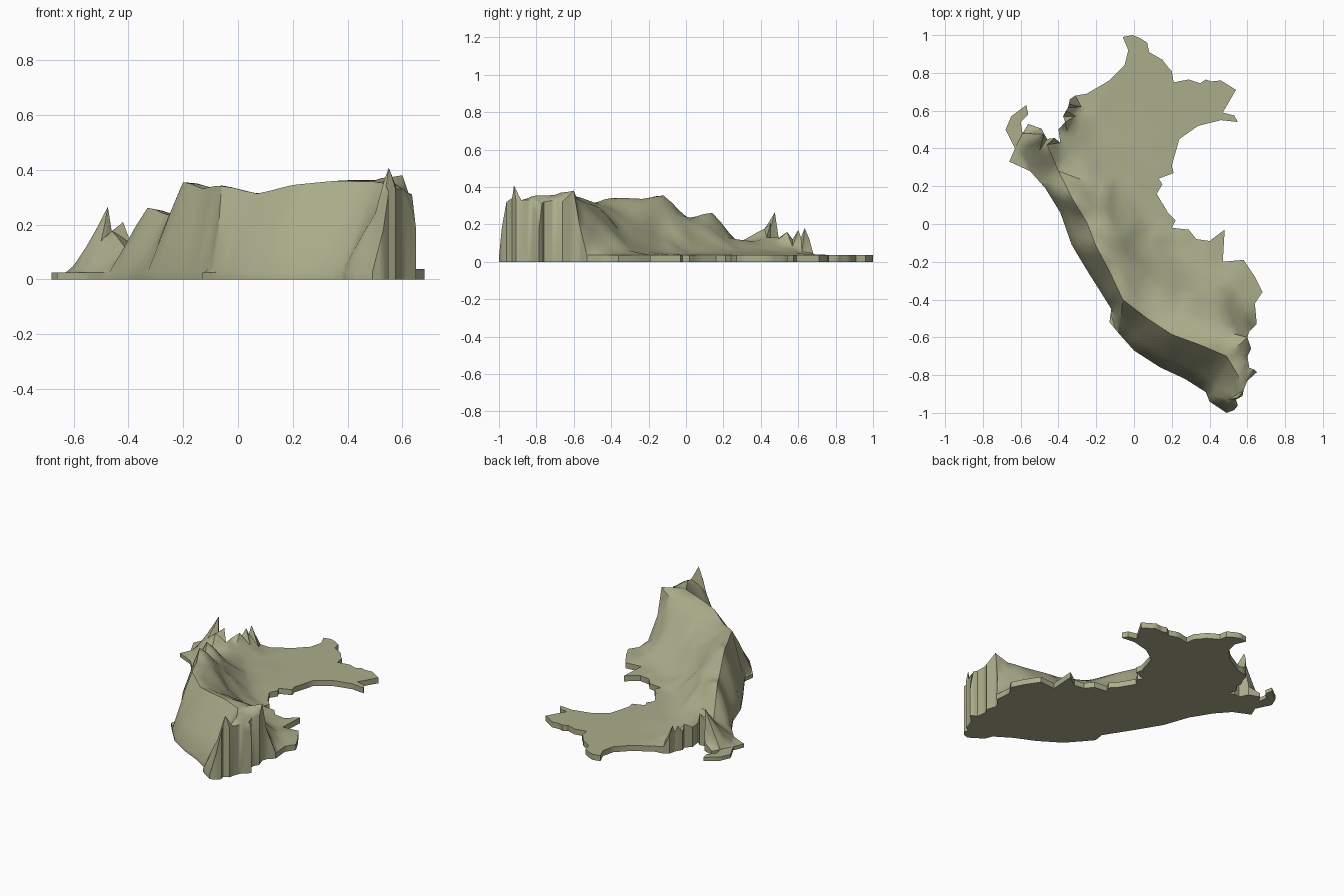
import bpy, bmesh, math
from mathutils import Vector
from mathutils.geometry import delaunay_2d_cdt

# Border of the land, clockwise from the north tip
LOW = 0.037
north_east = [(-.01, 1), (.03, .985), (.07, .96), (.08, .91), (.15, .87), (.18, .83), (.20, .81),
              (.21, .75), (.29, .765), (.35, .745), (.38, .765), (.41, .755), (.46, .76),
              (.54, .71), (.47, .59), (.53, .575), (.55, .54), (.46, .55), (.34, .52),
              (.24, .45), (.20, .31), (.21, .27), (.13, .24), (.15, .21), (.12, .16),
              (.18, .06), (.22, .02), (.20, -.02), (.29, -.03), (.33, -.08), (.40, -.09),
              (.48, -.03), (.47, -.20), (.58, -.19), (.64, -.28), (.68, -.36), (.64, -.42),
              (.65, -.53)]
east_wall = [(.61, -.57, .20), (.60, -.60, .38), (.62, -.66, .32), (.60, -.70, .33),
             (.61, -.76, .32), (.635, -.77, .31), (.65, -.785, .18), (.60, -.83, .33),
             (.58, -.88, .33), (.575, -.91, .33), (.54, -.93, .34), (.55, -.96, .32),
             (.53, -.985, .18)]
west_coast = [(.49, -1), (.40, -.94), (.38, -.89), (.27, -.82), (.14, -.76), (0, -.67),
              (-.08, -.58), (-.13, -.52), (-.12, -.45), (-.17, -.37), (-.24, -.26),
              (-.33, -.11), (-.39, .06), (-.47, .19), (-.55, .28), (-.66, .33),
              (-.63, .40), (-.68, .50), (-.65, .57), (-.57, .63), (-.56, .58),
              (-.60, .54), (-.59, .48), (-.56, .53)]
north_wall = [(-.49, .505, .06), (-.475, .475, .265), (-.46, .45, .17), (-.42, .455, .21),
              (-.39, .43, .13), (-.40, .50, .13), (-.365, .54, .16), (-.375, .57, .12),
              (-.36, .60, .17), (-.35, .615, .13), (-.345, .635, .18), (-.34, .66, .12),
              (-.31, .68, .045)]
north_west = [(-.25, .69), (-.13, .76), (-.05, .84), (-.03, .92), (-.06, .99)]

border = ([(x, y, LOW) for x, y in north_east] + east_wall
          + [(x, y, .025) for x, y in west_coast] + north_wall
          + [(x, y, LOW) for x, y in north_west])

# Mountain crest, plateau and the foot of the inland slope
crest = [(-.59, .42, .06), (-.50, .39, .14), (-.46, .42, .18), (-.40, .28, .10),
         (-.33, .14, .28), (-.25, .01, .24), (-.20, -.12, .375), (-.13, -.25, .345),
         (-.06, -.40, .36), (.07, -.50, .325), (.20, -.585, .36), (.35, -.64, .375),
         (.49, -.70, .37), (.55, -.80, .365), (.55, -.92, .42), (.50, -.93, .24)]
plateau = [(.05, -.38, .29), (.22, -.46, .29), (.27, -.43, .26), (.38, -.52, .31),
           (.52, -.58, .34), (-.05, -.20, .31), (-.10, -.06, .25), (-.17, .08, .205),
           (.12, -.27, .21), (.30, -.35, .16), (.45, -.42, .18), (.03, -.13, .15),
           (-.08, .08, .12), (-.24, .22, .13), (-.33, .37, .11), (-.35, .48, .11)]
foot = [(.58, -.47, .08), (.50, -.31, .06), (.36, -.22, .055), (.21, -.14, .055),
        (.08, .02, .05), (0, .16, .05), (-.12, .27, .055), (-.22, .42, .06),
        (-.31, .57, .08), (-.28, .62, .05), (-.20, .58, .045), (-.10, .55, LOW),
        (.05, .40, LOW), (.05, .70, LOW), (.25, .63, LOW)]


def land_surface(points, loop_size):
    """Triangulated terrain inside the border loop."""
    edges = [(i, (i + 1) % loop_size) for i in range(loop_size)]
    flat = [Vector(p[:2]) for p in points]
    verts, _, faces, origin, _, _ = delaunay_2d_cdt(flat, edges, [], 1, 1e-5)
    bm = bmesh.new()
    made = [bm.verts.new((v.x, v.y, points[o[0]][2] if o else LOW))
            for v, o in zip(verts, origin)]
    for f in faces:
        bm.faces.new([made[i] for i in f])
    return bm


bm = land_surface(border + crest + plateau + foot, len(border))

# Refine and soften the open slopes, keeping the border crisp
bmesh.ops.subdivide_edges(bm, edges=bm.edges[:], cuts=2, use_grid_fill=True)
bmesh.ops.triangulate(bm, faces=[f for f in bm.faces if len(f.verts) > 3])
inner = [v for v in bm.verts if not v.is_boundary]
bmesh.ops.smooth_vert(bm, verts=inner, factor=.35, use_axis_z=True)
bmesh.ops.recalc_face_normals(bm, faces=bm.faces[:])
if sum(f.normal.z for f in bm.faces) < 0:
    bmesh.ops.reverse_faces(bm, faces=bm.faces[:])

# Side walls down to the base and a flat underside
rim = [e for e in bm.edges if e.is_boundary]
walls = bmesh.ops.extrude_edge_only(bm, edges=rim)["geom"]
for v in walls:
    if isinstance(v, bmesh.types.BMVert):
        v.co.z = 0
base = [e for e in bm.edges if e.is_boundary]
bmesh.ops.triangle_fill(bm, edges=base, use_beauty=True)
bmesh.ops.recalc_face_normals(bm, faces=bm.faces[:])

mesh = bpy.data.meshes.new("terrain")
bm.to_mesh(mesh)
bm.free()
terrain = bpy.data.objects.new("terrain", mesh)
bpy.context.collection.objects.link(terrain)

olive = bpy.data.materials.new("olive_stone")
olive.diffuse_color = (.41, .42, .26, 1)
mesh.materials.append(olive)

bpy.context.view_layer.objects.active = terrain
terrain.select_set(True)
bpy.ops.object.shade_smooth_by_angle(angle=math.radians(40))
